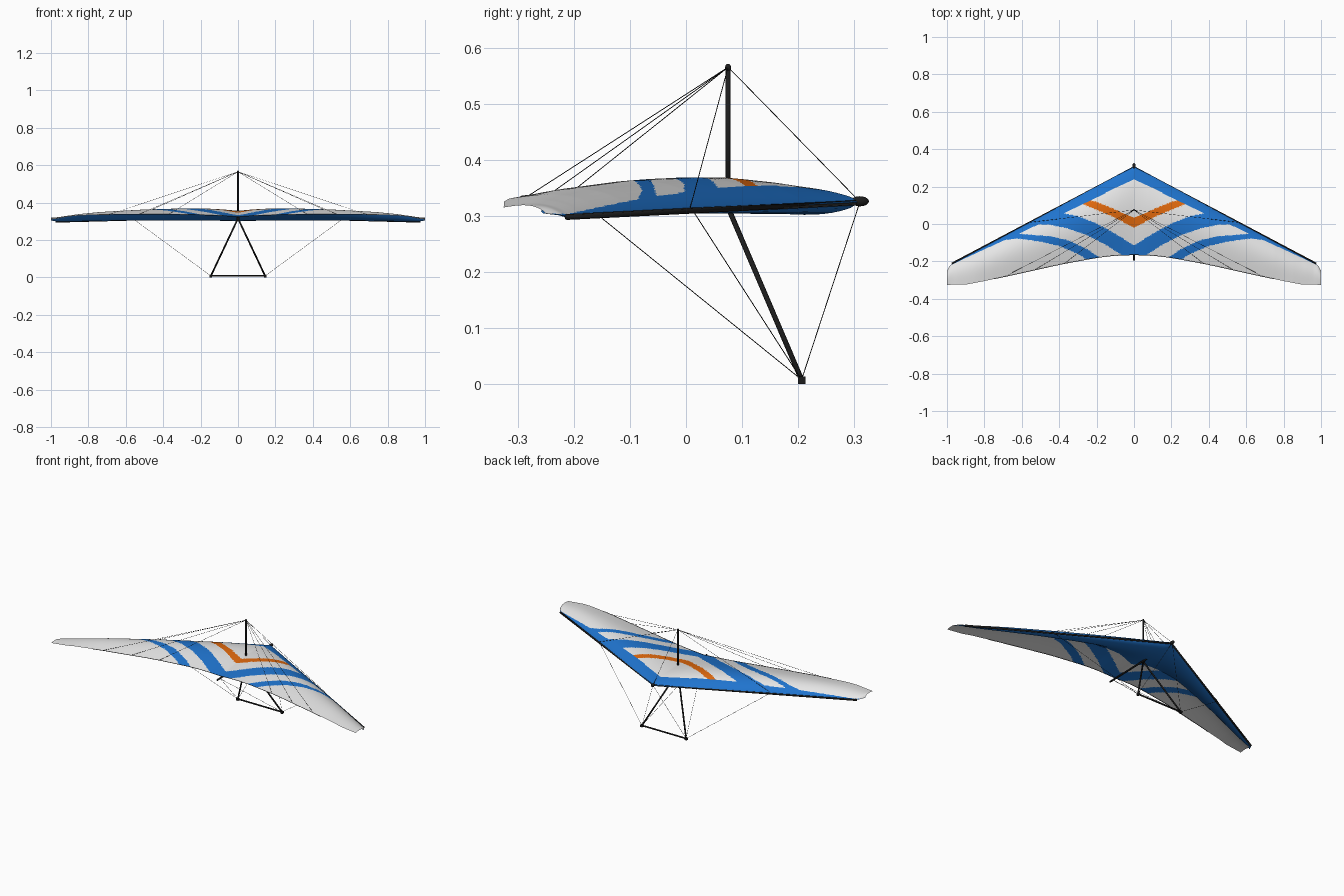
import bpy, bmesh, math
from mathutils import Vector, Matrix

if "Cube" in bpy.data.objects:
    bpy.data.objects.remove(bpy.data.objects["Cube"])


def material(name, rgb):
    m = bpy.data.materials.new(name)
    m.diffuse_color = (*rgb, 1)
    m.use_nodes = True
    m.node_tree.nodes["Principled BSDF"].inputs["Base Color"].default_value = m.diffuse_color
    return m


WHITE = material("sail white", (0.8, 0.8, 0.8))
BLUE = material("sail blue", (0.014, 0.175, 0.62))
ORANGE = material("sail orange", (0.75, 0.14, 0.004))
BLACK = material("tube black", (0.012, 0.012, 0.012))


def lerp_table(s, pts):
    """Piecewise linear value of a short profile at s."""
    for (a, va), (b, vb) in zip(pts, pts[1:]):
        if s <= b:
            return va + (vb - va) * max(0, s - a) / (b - a)
    return pts[-1][1]


# Wing plan and section profiles along the half span
def lead_y(s):
    return lerp_table(s, [(0, .31), (.96, -.205), (.985, -.223), (1, -.25)])


def trail_y(s):
    return lerp_table(s, [(0, -.165), (.1, -.168), (.2, -.18), (.4, -.217), (.6, -.262),
                          (.8, -.305), (.9, -.324), (1, -.325)])


def lead_z(s):
    return lerp_table(s, [(0, .325), (.96, .298), (1, .304)])


def trail_z(s):
    return lerp_table(s, [(0, .325), (.15, .333), (.4, .338), (.7, .336), (.85, .331), (1, .315)])


def camber(s):
    return lerp_table(s, [(0, .031), (.08, .038), (.18, .043), (.28, .044), (.5, .041),
                          (.75, .031), (.92, .018), (1, .01)])


def sail_point(x, u):
    s = abs(x)
    y = lead_y(s) + (trail_y(s) - lead_y(s)) * u
    z = lead_z(s) + (trail_z(s) - lead_z(s)) * u + camber(s) * math.sin(math.pi * u ** .72)
    return Vector((x, y, z))


def under_point(x, v):
    # Lower skin bulges down behind the leading edge, then joins the upper skin
    s = abs(x)
    width = lerp_table(s, [(0, .7), (.1, .6), (.3, .5), (.6, .45), (.85, .4), (.96, .3), (1, .12)])
    p = sail_point(x, v * width)
    p.z = lead_z(s) + (p.z - .002 - lead_z(s)) * v ** 2.2
    drop = lerp_table(s, [(0, .025), (.2, .018), (.6, .005), (.9, .001), (1, 0)])
    p.z -= drop * math.sin(math.pi * v ** .65)
    return p


def sail_colour(c):
    """Painted chevrons: 0 white, 1 blue, 2 orange."""
    s, y = abs(c.x), c.y
    # Leading edge band, thinning outboard
    band = lerp_table(s, [(0, .07), (.3, .055), (.45, .045), (.55, .035), (.64, .03),
                          (.75, .02), (.95, .006), (1, 0)])
    if lead_y(s) - y < band:
        return 1
    # Orange chevron
    low = lerp_table(s, [(0, -.02), (.12, .042), (.28, .11)])
    high = lerp_table(s, [(0, .03), (.1, .077), (.2, .118), (.28, .14)])
    if s < .285 and low < y < high:
        return 2
    # Wide blue chevron
    low = lerp_table(s, [(0, -.21), (.06, -.17), (.15, -.112), (.25, -.06), (.36, -.022), (.46, -.002), (.6, -.005)])
    high = lerp_table(s, [(0, -.115), (.1, -.052), (.2, .002), (.3, .042), (.42, .065), (.6, .06)])
    if s < .6 and low < y < high:
        return 1
    # Thin outer blue arc
    low = lerp_table(s, [(.22, -.21), (.3, -.16), (.4, -.117), (.5, -.094), (.62, -.078), (.74, -.09)])
    high = lerp_table(s, [(.17, -.19), (.25, -.135), (.35, -.088), (.45, -.065), (.62, -.053), (.7, -.05)])
    if .18 < s < .74 and low < y < high:
        return 1
    return 0


def finish(bm, name, mats, smooth=True):
    mesh = bpy.data.meshes.new(name)
    bm.to_mesh(mesh)
    bm.free()
    for m in mats:
        mesh.materials.append(m)
    for p in mesh.polygons:
        p.use_smooth = smooth
    ob = bpy.data.objects.new(name, mesh)
    bpy.context.collection.objects.link(ob)
    return ob


def skin(name, func, n, m, mats, colour=None, flip=False):
    bm = bmesh.new()
    g = [[bm.verts.new(func(-1 + 2 * i / n, j / m)) for j in range(m + 1)] for i in range(n + 1)]
    for i in range(n):
        for j in range(m):
            q = [g[i][j], g[i][j + 1], g[i + 1][j + 1], g[i + 1][j]]
            f = bm.faces.new(q[::-1] if flip else q)
            if colour:
                f.material_index = colour(f.calc_center_median())
    return finish(bm, name, mats)


def rods(name, pairs, radius, sides=8):
    bm = bmesh.new()
    for a, b in pairs:
        a, b = Vector(a), Vector(b)
        d = b - a
        mat = Matrix.Translation((a + b) / 2) @ d.to_track_quat('Z', 'Y').to_matrix().to_4x4()
        bmesh.ops.create_cone(bm, cap_ends=True, segments=sides, radius1=radius,
                              radius2=radius, depth=d.length, matrix=mat)
    return finish(bm, name, [BLACK], sides > 6)


def ball(name, centre, size):
    bm = bmesh.new()
    bmesh.ops.create_uvsphere(bm, u_segments=16, v_segments=10, radius=1,
                              matrix=Matrix.Translation(centre) @ Matrix.Diagonal((*size, 1)))
    return finish(bm, name, [BLACK])


def both(*pts):
    """The same rod on the right and the left."""
    return [[(k * p[0], p[1], p[2]) for p in pts] for k in (1, -1)]


# Sail skins
skin("upper_sail", sail_point, 300, 100, [WHITE, BLUE, ORANGE], sail_colour)
skin("lower_sail", under_point, 100, 20, [BLUE], flip=True)

# Frame tubes
NOSE, APEX, TOP = (0, .31, .325), (0, .075, .315), (0, .075, .565)
CORNER, SIDE, TAIL = (.145, .206, .008), (.565, .008, .316), (0, -.165, .308)
rods("leading_edge_tubes", both((0, .303, .324), (.974, -.212, .298)), .0052)
rods("keel_tube", [(NOSE, (0, -.195, .312))], .005)
rods("king_post", [(APEX, TOP)], .0042)
rods("control_uprights", both(APEX, CORNER), .0046)
rods("control_base_bar", [(CORNER, (-.145, .206, .008))], .0045)
ball("nose_fitting", (0, .31, .326), (.009, .016, .009))
ball("king_post_cap", (0, .075, .564), (.0055, .0055, .007))
ball("frame_apex_fitting", APEX, (.009, .009, .007))

# Base bar corner blocks
bm = bmesh.new()
for k in (1, -1):
    bmesh.ops.create_cube(bm, size=.0135, matrix=Matrix.Translation((k * .145, .206, .0068)))
finish(bm, "corner_blocks", [BLACK], False)

# Rigging wires
wires = [(TOP, NOSE)] + both(TOP, SIDE)
for s in (.37, .53, .69):
    wires += both(TOP, sail_point(s, .995))
for end in (NOSE, SIDE, TAIL):
    wires += both(CORNER, end)
rods("rigging_wires", wires, .0008, 5)

# Cord sewn in the trailing edge
N = 24
edge = [sail_point(-.75 + 1.5 * i / N, 1) for i in range(N + 1)]
rods("trailing_edge_cord", list(zip(edge, edge[1:])), .0014, 5)
